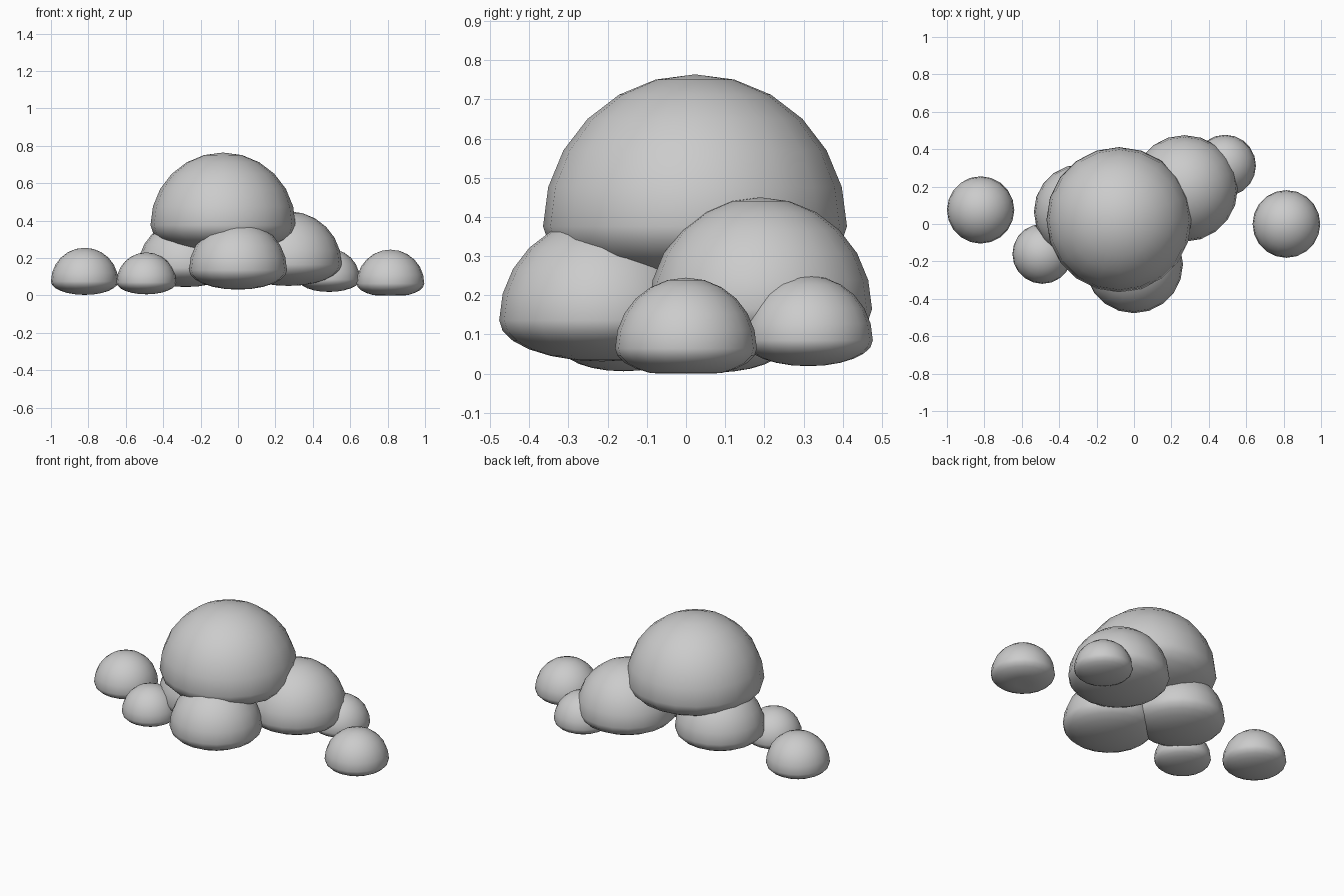
import bpy

if "Cube" in bpy.data.objects:
    bpy.data.objects.remove(bpy.data.objects["Cube"])

SQUASH = 0.4  # height of a puff's lower half relative to its radius


def puff(name, x, y, z, r):
    """Round dome on top, flattened underside, never below the ground."""
    bpy.ops.mesh.primitive_uv_sphere_add(segments=20, ring_count=12, radius=r, location=(x, y, z))
    ob = bpy.context.object
    ob.name = name
    for v in ob.data.vertices:
        if v.co.z < 0:
            v.co.z = max(v.co.z * SQUASH, -z)
    bpy.ops.object.shade_smooth()


# main cloud body
puff("main_puff", -0.08, 0.023, 0.376, 0.388)
puff("right_puff", 0.27, 0.19, 0.165, 0.285)
puff("left_puff", -0.28, 0.065, 0.147, 0.255)
puff("front_puff", 0.0, -0.215, 0.136, 0.262)

# small puffs around the body
puff("small_left_puff", -0.49, -0.16, 0.07, 0.16)
puff("small_right_puff", 0.487, 0.312, 0.085, 0.165)

# separate outer puffs
puff("outer_left_puff", -0.82, 0.075, 0.075, 0.18)
puff("outer_right_puff", 0.815, 0.0, 0.064, 0.181)
